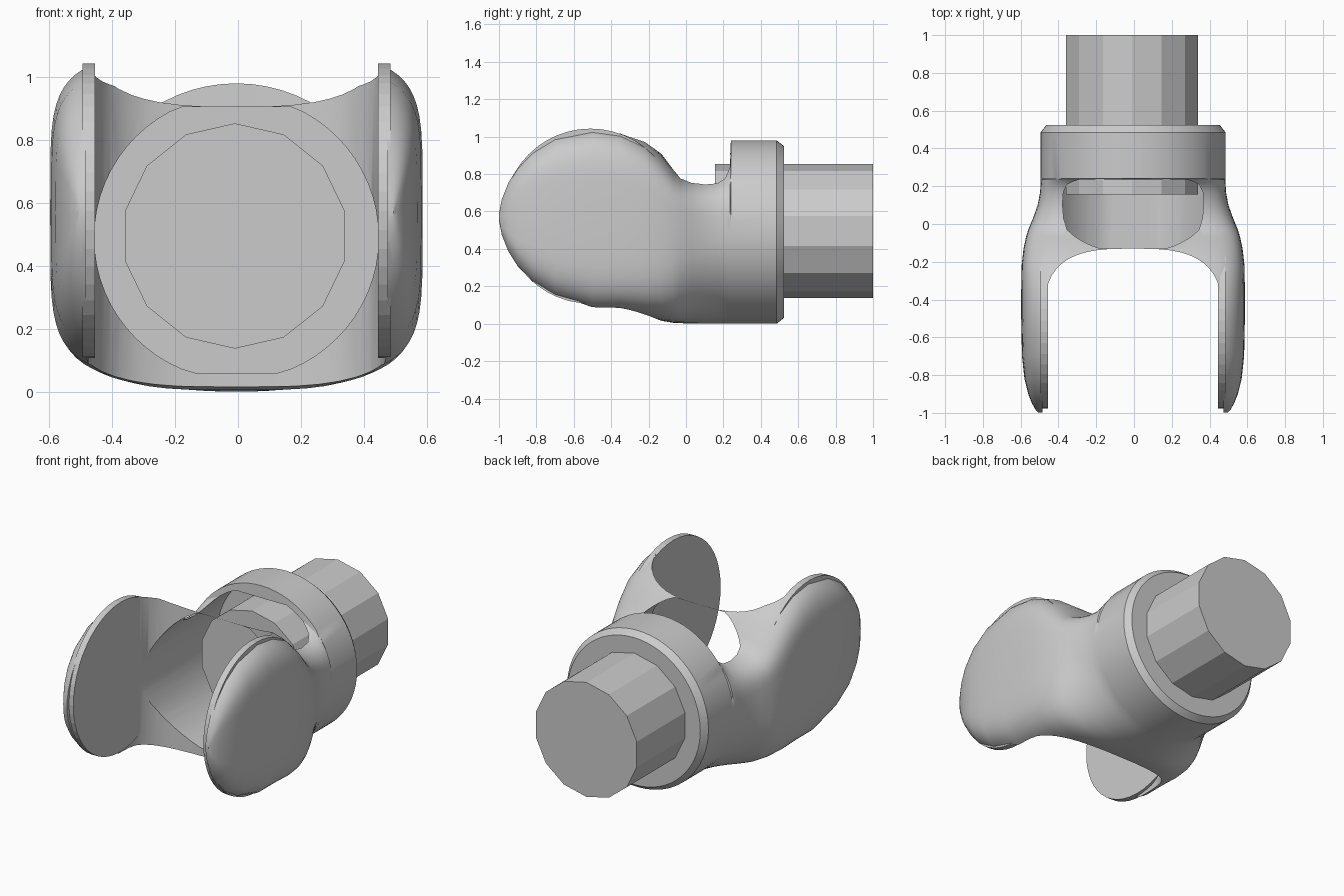
import bpy, bmesh, math
from mathutils import Matrix

cube = bpy.data.objects.get("Cube")
if cube:
    bpy.data.objects.remove(cube, do_unlink=True)

grey = bpy.data.materials.new("plain grey")
grey.use_nodes = True
grey.diffuse_color = (0.6, 0.6, 0.6, 1)
grey.node_tree.nodes["Principled BSDF"].inputs["Base Color"].default_value = (0.6, 0.6, 0.6, 1)

CX = -0.005   # sideways centre of the fork
AXIS = 0.49   # height of the shaft axis


def make(name, bm):
    bmesh.ops.recalc_face_normals(bm, faces=bm.faces)
    mesh = bpy.data.meshes.new(name)
    bm.to_mesh(mesh)
    bm.free()
    mesh.materials.append(grey)
    ob = bpy.data.objects.new(name, mesh)
    bpy.context.collection.objects.link(ob)
    return ob


def loft(name, rings):
    """Skin a list of equal rings and cap both ends."""
    bm = bmesh.new()
    loops = [[bm.verts.new(p) for p in ring] for ring in rings]
    n = len(loops[0])
    for a, b in zip(loops, loops[1:]):
        for i in range(n):
            j = (i + 1) % n
            bm.faces.new((a[i], a[j], b[j], b[i]))
    bm.faces.new(loops[0])
    bm.faces.new(loops[-1])
    return make(name, bm)


def cylinder(name, axis, radius, start, end, centre, sides):
    bm = bmesh.new()
    turn = Matrix.Rotation(math.pi / 2, 4, "X" if axis == "Y" else "Y")
    bmesh.ops.create_cone(bm, cap_ends=True, segments=sides, radius1=radius,
                          radius2=radius, depth=end - start,
                          matrix=Matrix.Translation(centre) @ turn)
    return make(name, bm)


def curve(t, n):
    return math.copysign(abs(t) ** (2 / n), t)


def section(y, w, low, high, mid, n_top, n_low, count=64):
    """Rounded section with separate squareness above and below the middle."""
    ring = []
    for i in range(count):
        a = 2 * math.pi * i / count
        c, s = math.cos(a), math.sin(a)
        n, h = (n_top, high - mid) if s >= 0 else (n_low, mid - low)
        ring.append((CX + w * curve(c, n), y, mid + h * curve(s, n)))
    return ring


# Outer body: rounded ears, narrow neck, round collar
rings = []
for y, w in ((-0.999, 0.50), (-0.985, 0.515), (-0.95, 0.535), (-0.9, 0.555),
             (-0.82, 0.575), (-0.7, 0.588), (-0.5, 0.592), (-0.35, 0.592)):
    h = math.sqrt(0.25 - (y + 0.5) ** 2)
    low = 0.57 - h if y < -0.5 else 0.05
    rings.append(section(y, w, low, 0.57 + h, 0.57, 5, 5))
for args in ((-0.22, 0.59, 0.03, 0.983, 0.55, 5, 4.5),
             (-0.13, 0.58, 0.015, 0.906, 0.53, 4.5, 4),
             (-0.07, 0.567, 0.005, 0.83, 0.51, 4.5, 3.5),
             (-0.03, 0.555, 0.003, 0.785, 0.5, 4.5, 3.1),
             (0.03, 0.53, 0, 0.77, 0.49, 4, 2.6),
             (0.1, 0.505, 0, 0.777, 0.49, 3.5, 2.3),
             (0.17, 0.492, 0, 0.795, 0.49, 3.2, 2.1),
             (0.21, 0.49, 0, 0.825, 0.49, 3, 2),
             (0.235, 0.49, 0, 0.88, 0.49, 2.6, 2),
             (0.24, 0.49, 0, 0.98, 0.49, 2, 2),
             (0.485, 0.49, 0, 0.98, 0.49, 2, 2),
             (0.523, 0.46, 0.03, 0.95, 0.49, 2, 2)):
    rings.append(section(*args))
body = loft("fork_body", rings)

# Slot between the ears, with a rounded back end
plan = [(0.48, -1.2), (0.48, -0.6)]
for i in range(25):
    a = math.pi * i / 24
    plan.append((0.47 * curve(math.cos(a), 3), -0.5 + 0.37 * curve(math.sin(a), 3)))
plan += [(-0.48, -0.6), (-0.48, -1.2)]
slot = loft("slot_cutter", [[(CX + x, y, z) for x, y in plan] for z in (-0.2, 1.3)])

# Round bore, flattened above and below, reaching into the collar
bore_ring = []
for i in range(64):
    a = 2 * math.pi * i / 64
    z = max(-0.43, min(0.415, 0.452 * math.sin(a)))
    bore_ring.append((CX + 0.452 * math.cos(a), z + AXIS))
bore = loft("bore_cutter", [[(x, y, z) for x, z in bore_ring] for y in (-0.6, 0.45)])

for cutter in (slot, bore):
    cutter.hide_render = True
    cutter.hide_viewport = True
    cutter.display_type = "WIRE"
    mod = body.modifiers.new(cutter.name, "BOOLEAN")
    mod.operation = "DIFFERENCE"
    mod.solver = "EXACT"
    mod.object = cutter

# Apply the cuts and drop the cutters
bpy.context.view_layer.update()
graph = bpy.context.evaluated_depsgraph_get()
cut = bpy.data.meshes.new_from_object(body.evaluated_get(graph))
body.modifiers.clear()
body.data = cut
for cutter in (slot, bore):
    bpy.data.objects.remove(cutter, do_unlink=True)

# Flat round pads on the inner face of each ear
for side, name in ((1, "left_pad"), (-1, "right_pad")):
    cylinder(name, "X", 0.468, 0.45, 0.49, (CX + side * 0.47, -0.51, 0.575), 48)

# Straight shaft
shaft = cylinder("shaft", "Y", 0.358, 0.155, 1.0, (-0.01, 0.5775, 0.495), 14)

# Soft shading on the body, crisp facets on the shaft
bpy.ops.object.select_all(action="DESELECT")
body.select_set(True)
bpy.context.view_layer.objects.active = body
bpy.ops.object.shade_smooth_by_angle(angle=math.radians(30))
